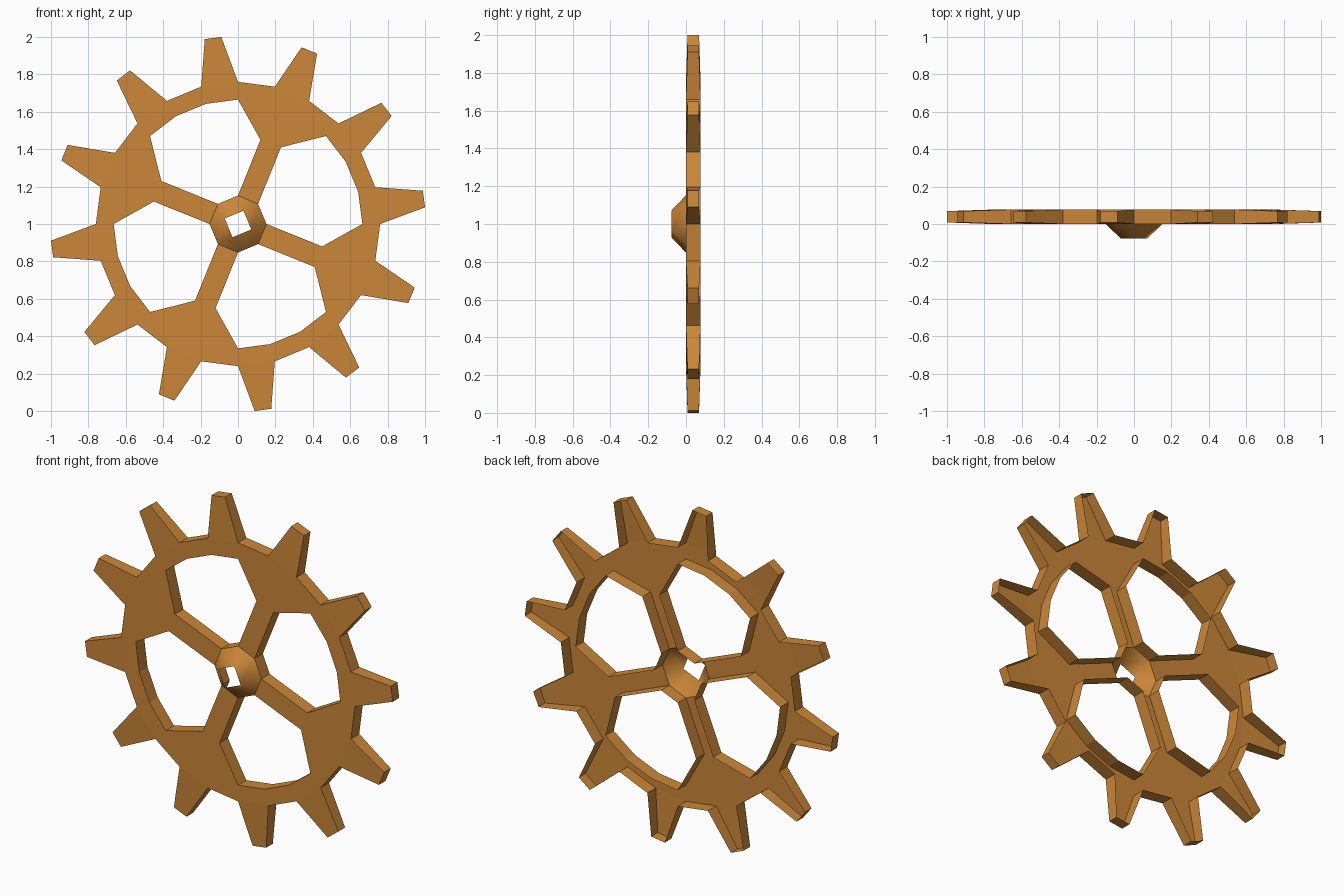
import bpy, bmesh
from math import sin, cos, radians

if "Cube" in bpy.data.objects:
    bpy.data.objects.remove(bpy.data.objects["Cube"])

CENTRE_Z = 1.0
ROOT, INNER, TIP, HUB = 0.76, 0.665, 1.004, 0.152
THICK, TIP_INSET = 0.077, 0.008

mat = bpy.data.materials.new("bronze")
mat.diffuse_color = (0.6, 0.24, 0.04, 1)
mat.use_nodes = True
mat.node_tree.nodes["Principled BSDF"].inputs["Base Color"].default_value = mat.diffuse_color


def polar(r, deg):
    """Point at a clockwise angle from straight up."""
    return (r * sin(radians(deg)), r * cos(radians(deg)))


def add_object(name, bm, smooth=False):
    bmesh.ops.recalc_face_normals(bm, faces=bm.faces[:])
    bm.faces.ensure_lookup_table()
    if bm.faces[0].normal.y > 0:    # open shells: keep the front facing -y
        bmesh.ops.reverse_faces(bm, faces=bm.faces[:])
    mesh = bpy.data.meshes.new(name)
    bm.to_mesh(mesh)
    bm.free()
    for p in mesh.polygons:
        p.use_smooth = smooth
    mesh.materials.append(mat)
    obj = bpy.data.objects.new(name, mesh)
    obj.location.z = CENTRE_Z
    bpy.context.collection.objects.link(obj)
    return obj


# Flat pattern of the gear: the same set of polygons in each quarter
polys = []
for q in range(0, 360, 90):
    ca, sa = cos(radians(q)), sin(radians(q))
    a, b = [(x * ca + z * sa, z * ca - x * sa) for x, z in ((0.12, 0.45), (0.23, 0.41))]
    # spoke and web
    polys.append([a, b, polar(HUB, q + 45), polar(HUB, q)])
    polys.append([polar(ROOT, q + d) for d in (0, 15, 30, 45)]
                 + [polar(INNER, q + 45), b, a, polar(INNER, q)])
    # rim outside the opening
    for d in (45, 60, 75):
        polys.append([polar(ROOT, q + d), polar(ROOT, q + d + 15),
                      polar(INNER, q + d + 15), polar(INNER, q + d)])
    # teeth
    for d in (15, 45, 75):
        polys.append([polar(ROOT, q + d), polar(TIP, q + d + 4.8),
                      polar(TIP, q + d + 9.9), polar(ROOT, q + d + 15)])

# Gear plate: hollow pressing, a front sheet with side walls and an open back
bm = bmesh.new()
for poly in polys:
    bm.faces.new([bm.verts.new((x, 0, z)) for x, z in poly])
bmesh.ops.remove_doubles(bm, verts=bm.verts[:], dist=0.0005)
front_verts = bm.verts[:]


def near_hub(v):
    return v.co.length < 0.2


# walls stand on the outline and openings, but not where a spoke meets the hub
walls = [e.verts[:] for e in bm.edges
         if e.is_boundary and not all(near_hub(v) for v in e.verts)]
ring = [v for v in front_verts if near_hub(v)]
for i in range(4):
    p, q = [min(ring, key=lambda v: (v.co.x - x) ** 2 + (v.co.z - z) ** 2)
            for x, z in (polar(HUB, 90 * i + 45), polar(HUB, 90 * i + 90))]
    walls.append([p, q])
back = {}
for v in front_verts:
    inset = TIP_INSET if v.co.length > 0.9 else 0
    back[v] = bm.verts.new((v.co.x, THICK - inset, v.co.z))
    v.co.y = inset
for u, v in walls:
    bm.faces.new([u, v, back[v], back[u]])
add_object("gear_plate", bm)

# Hollow hub: octagon tapering forward to a square hole
bm = bmesh.new()
octagon = [bm.verts.new((x, 0, z)) for x, z in (polar(HUB, 45 * i) for i in range(8))]
square = [bm.verts.new((x, -0.077, z)) for x, z in (polar(0.077, 22.5 + 90 * i) for i in range(4))]
for i in range(4):
    o0, o1, o2 = (octagon[(2 * i + k) % 8] for k in range(3))
    bm.faces.new([o0, o1, square[i]])
    bm.faces.new([o1, o2, square[(i + 1) % 4], square[i]])
add_object("hub", bm, smooth=True)
